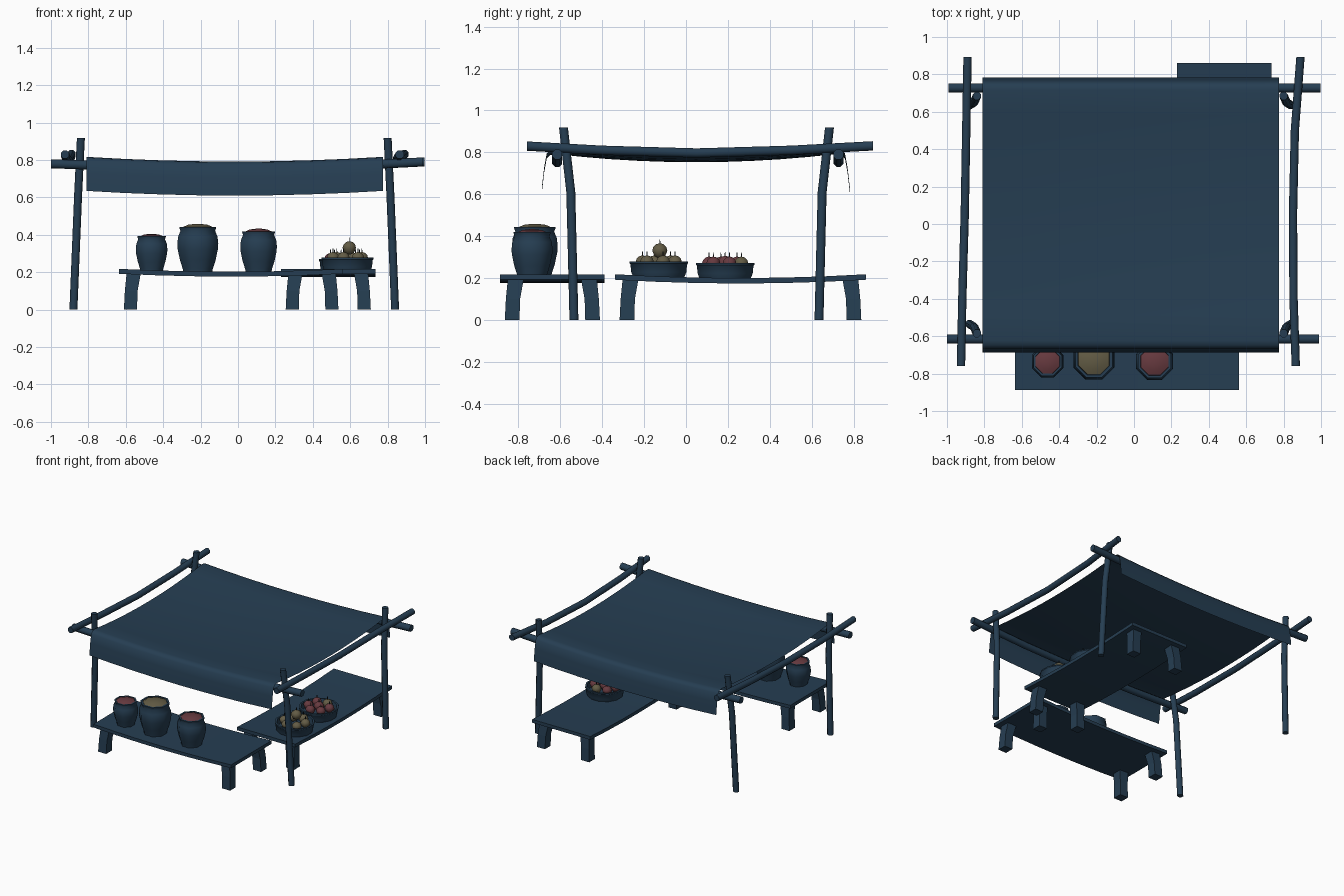
import bpy, bmesh, math
from mathutils import Vector

if "Cube" in bpy.data.objects:
    bpy.data.objects.remove(bpy.data.objects["Cube"])


def material(name, rgb):
    m = bpy.data.materials.new(name)
    m.diffuse_color = (*rgb, 1)
    m.use_nodes = True
    m.node_tree.nodes["Principled BSDF"].inputs["Base Color"].default_value = m.diffuse_color
    return m


BLUE = material("dark blue", (0.019, 0.048, 0.085))
RED = material("dusty red", (0.135, 0.042, 0.050))
YELLOW = material("dull yellow", (0.125, 0.107, 0.060))
STEM = material("dark stem", (0.012, 0.018, 0.022))


def finish(bm, name, mat, smooth=None, recalc=True):
    if recalc:
        bmesh.ops.recalc_face_normals(bm, faces=bm.faces[:])
    me = bpy.data.meshes.new(name)
    bm.to_mesh(me)
    bm.free()
    me.materials.append(mat)
    ob = bpy.data.objects.new(name, me)
    bpy.context.collection.objects.link(ob)
    if smooth:
        bpy.ops.object.select_all(action='DESELECT')
        ob.select_set(True)
        bpy.context.view_layer.objects.active = ob
        bpy.ops.object.shade_smooth_by_angle(angle=math.radians(smooth))
    return ob


def bridge(bm, rings, caps=True):
    n = len(rings[0])
    for a, b in zip(rings, rings[1:]):
        for i in range(n):
            bm.faces.new((a[i], a[(i + 1) % n], b[(i + 1) % n], b[i]))
    if caps:
        bm.faces.new(rings[0])
        bm.faces.new(rings[-1])


def pole(name, path, r, axis, n=8):
    """Tube through the points, rings square to the main axis."""
    bm = bmesh.new()
    u, v = [Vector([float(k == a) for k in range(3)]) for a in range(3) if a != axis]
    rings = []
    for p in path:
        rings.append([bm.verts.new(Vector(p) + r * (u * math.cos(t) + v * math.sin(t)))
                      for t in [2 * math.pi * (i + .5) / n for i in range(n)]])
    bridge(bm, rings)
    return finish(bm, name, BLUE, 50)


def lathe(name, profile, at, mat, n=8, smooth=50):
    bm = bmesh.new()
    rings = [[bm.verts.new((at[0] + r * math.cos(t), at[1] + r * math.sin(t), at[2] + z))
              for t in [2 * math.pi * (i + .5) / n for i in range(n)]] for r, z in profile]
    bridge(bm, rings)
    return finish(bm, name, mat, smooth)


# posts, leaning in, bent outward near the top
for sx in (-1, 1):
    for sy in (-1, 1):
        pts = [(-.02 + sx * x, .05 + sy * y, z) for x, y, z in
               ((.86, .585, 0), (.835, .60, .61), (.82, .635, .918))]
        pole(("front" if sy < 0 else "back") + "_post", pts, .023, 2)

# side beams, sagging
for name, xs in (("left_side_beam", (-.925, -.918, -.905, -.897, -.89)),
                 ("right_side_beam", (.865, .853, .85, .86, .89))):
    pole(name, [(x, y, z) for x, y, z in zip(xs, (-.76, -.4, .05, .5, .892),
                                             (.83, .81, .797, .81, .831))], .024, 1)

# cross beams
for name, y, off in (("front_cross_beam", -.615, 0), ("back_cross_beam", .728, .008)):
    pole(name, [(x + off, y, z) for x, z in ((-1, .78), (-.5, .762), (0, .755),
                                             (.5, .765), (.99, .79))], .026, 0)

# cloth canopy with hanging front and back flaps
bm = bmesh.new()
half = [(.735, .635), (.724, .73), (.712, .795), (.695, .812), (.67, .817)]
span = [(-d, z) for d, z in half]
span += [(.67 * k / 5, .778 + .039 * (k / 5) ** 2) for k in range(-4, 5)]
span += [(d, z) for d, z in reversed(half)]
rows = []
for y, z in span:
    rows.append([bm.verts.new((-.0175 + .7925 * k / 4, .047 + y, z - .025 * (1 - (k / 4) ** 2)))
                 for k in range(-4, 5)])
for a, b in zip(rows, rows[1:]):
    for i in range(8):
        bm.faces.new((a[i], a[i + 1], b[i + 1], b[i]))
finish(bm, "cloth_canopy", BLUE, 60, recalc=False)


def table(name, x0, x1, y0, y1, axis, sag):
    # sagging board
    bm = bmesh.new()
    rings = []
    for k in range(7):
        t = k / 6
        z = .218 - sag * 4 * t * (1 - t)
        if axis == 0:
            x = x0 + (x1 - x0) * t
            c = [(x, y0, z), (x, y1, z), (x, y1, z - .026), (x, y0, z - .026)]
        else:
            y = y0 + (y1 - y0) * t
            c = [(x0, y, z), (x1, y, z), (x1, y, z - .026), (x0, y, z - .026)]
        rings.append([bm.verts.new(p) for p in c])
    bridge(bm, rings)
    finish(bm, name + "_board", BLUE, 30)
    # splayed square legs
    cx, cy = (x0 + x1) / 2, (y0 + y1) / 2
    for sx in (-1, 1):
        for sy in (-1, 1):
            bm = bmesh.new()
            rings = []
            for z, o, h in ((0, 0, .035), (.1, .004, .034), (.2, .018, .038)):
                lx = cx + sx * ((x1 - x0) / 2 - .06 - o)
                ly = cy + sy * ((y1 - y0) / 2 - .058 - o)
                rings.append([bm.verts.new((lx + a * h, ly + b * h, z)) for a, b in
                              ((-1, -1), (1, -1), (1, 1), (-1, 1))])
            bridge(bm, rings)
            finish(bm, name + "_leg", BLUE)


table("front_table", -.635, .562, -.888, -.388, 0, .015)
table("side_table", .23, .735, -.34, .86, 1, .018)

# jars with heaped contents
for x, y, z, r, h, mat in ((-.462, -.735, .208, .088, .185, RED),
                           (-.215, -.722, .203, .114, .24, YELLOW),
                           (.11, -.735, .204, .102, .215, RED)):
    prof = [(.74, 0), (.76, .06), (.9, .25), (1.02, .5), (1.04, .62), (1, .78),
            (.88, .91), (.93, .97), (.94, 1), (.8, 1), (.78, .9)]
    lathe("jar", [(a * r, b * h) for a, b in prof], (x, y, z), BLUE)
    lathe("jar_contents", [(.8 * r, .92 * h), (.78 * r, .99 * h), (.5 * r, 1.045 * h),
                           (.15 * r, 1.065 * h)], (x, y, z), mat)


def fruit(x, y, z, r, mat):
    lathe("fruit", [(r * math.cos(math.radians(a)), r * .92 * math.sin(math.radians(a)))
                    for a in (-80, -45, 0, 30, 60, 85)], (x, y, z), mat, 8, 60)
    lathe("fruit_stem", [(.0035, 0), (.0025, .022)], (x, y, z + r * .85), STEM, 4, None)


# shallow baskets
for name, x, y, z in (("front_basket", .585, -.13, .203), ("back_basket", .572, .187, .197)):
    lathe(name, [(.126, 0), (.136, .025), (.14, .062), (.144, .066), (.144, .075),
                 (.13, .075), (.122, .03)], (x, y, z), BLUE, 12, 40)
    main = YELLOW if name == "front_basket" else RED
    for k in range(6):
        t = math.radians(60 * k + 15)
        mat = YELLOW if k == 1 else main
        fruit(x + .08 * math.cos(t), y + .08 * math.sin(t), z + .072, .036, mat)
    if main == YELLOW:
        fruit(x + .01, y + .005, z + .127, .039, YELLOW)
    else:
        fruit(x, y, z + .074, .038, RED)
